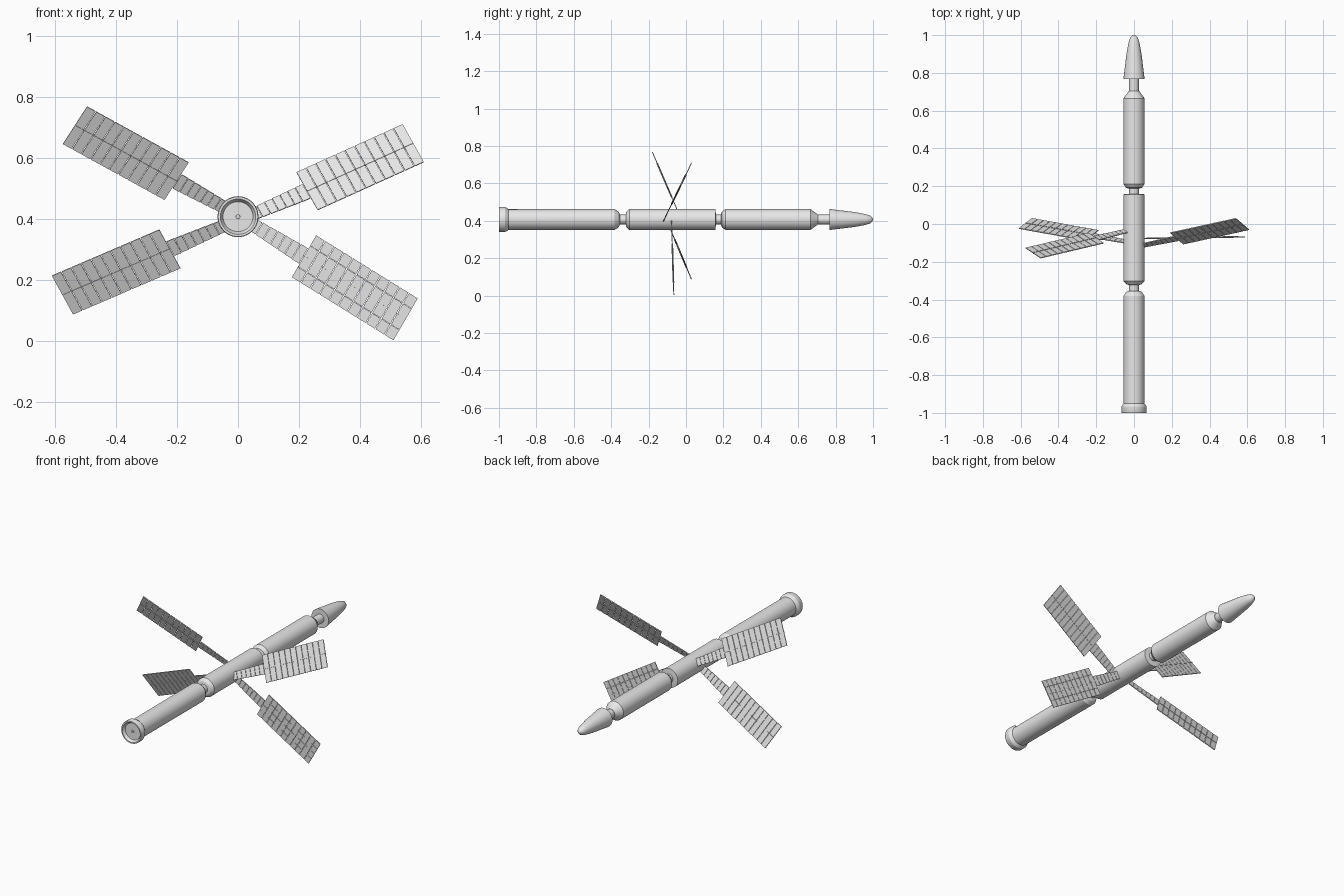
import bpy, bmesh, math
from mathutils import Vector

if "Cube" in bpy.data.objects:
    bpy.data.objects.remove(bpy.data.objects["Cube"])

AXIS_Z = 0.407

grey = bpy.data.materials.new("station_grey")
grey.use_nodes = True
colour = (0.8, 0.8, 0.8, 1)
grey.diffuse_color = colour
for node in grey.node_tree.nodes:
    if node.type == "BSDF_PRINCIPLED":
        node.inputs["Base Color"].default_value = colour


def finish(name, bm, smooth=False):
    bmesh.ops.recalc_face_normals(bm, faces=bm.faces)
    mesh = bpy.data.meshes.new(name)
    bm.to_mesh(mesh)
    bm.free()
    mesh.materials.append(grey)
    ob = bpy.data.objects.new(name, mesh)
    bpy.context.collection.objects.link(ob)
    if smooth:
        bpy.ops.object.select_all(action="DESELECT")
        ob.select_set(True)
        bpy.context.view_layer.objects.active = ob
        bpy.ops.object.shade_smooth_by_angle(angle=math.radians(30))
    return ob


def lathe(name, profile, sides=40):
    """Turn (y, radius) points around the long axis and cap both ends."""
    bm = bmesh.new()
    rings = []
    for y, r in profile:
        ring = []
        for i in range(sides):
            a = math.tau * i / sides
            ring.append(bm.verts.new((r * math.cos(a), y, AXIS_Z + r * math.sin(a))))
        rings.append(ring)
    for a, b in zip(rings, rings[1:]):
        for i in range(sides):
            j = (i + 1) % sides
            bm.faces.new((a[i], a[j], b[j], b[i]))
    bm.faces.new(rings[0])
    bm.faces.new(rings[-1])
    finish(name, bm, True)


# Pressure hull, front to back
lathe("docking_collar", [(-0.984, 0.049), (-0.99, 0.052), (-1.0, 0.058), (-1.0, 0.065),
                         (-0.995, 0.067), (-0.967, 0.067), (-0.955, 0.06), (-0.945, 0.05)])
lathe("docking_port", [(-0.99, 0.007), (-0.98, 0.008)], 16)
lathe("front_module", [(-0.96, 0.055), (-0.382, 0.056), (-0.36, 0.042), (-0.354, 0.03)])
lathe("middle_module", [(-0.322, 0.03), (-0.318, 0.042), (-0.302, 0.056),
                        (0.157, 0.056), (0.16, 0.03)])
lathe("rear_module", [(0.188, 0.03), (0.192, 0.042), (0.212, 0.056),
                      (0.665, 0.056), (0.705, 0.027)])
for name, start, end in (("front_neck", -0.36, -0.315), ("middle_neck", 0.155, 0.195),
                         ("rear_neck", 0.69, 0.78)):
    lathe(name, [(start, 0.026), (end, 0.026)], 24)
lathe("nose_cone", [(0.768, 0.056), (0.9, 0.04), (0.96, 0.029), (0.985, 0.021),
                    (0.996, 0.011), (1.0, 0.003)])


def slat(bm, centre, along, across, thick):
    """A thin box from its centre and three half-extent vectors."""
    v = [bm.verts.new(centre + along * i + across * j + thick * k)
         for k in (-1, 1) for i, j in ((-1, -1), (1, -1), (1, 1), (-1, 1))]
    bm.faces.new(v[:4])
    bm.faces.new(v[4:])
    for i in range(4):
        j = (i + 1) % 4
        bm.faces.new((v[i], v[j], v[j + 4], v[i + 4]))


def solar_wing(side, root, inner, outer, half, rows, y_mid, slope):
    """Arm and slatted panel lying in the plane y = y_mid + slope * (z - 0.4)."""
    def point(p):
        return Vector((p[0], y_mid + slope * (p[1] - 0.4), p[1]))
    root, inner, outer = point(root), point(inner), point(outer)
    half = Vector((half[0], slope * half[1], half[1]))
    span = outer - inner
    thick = span.cross(half).normalized() * 0.0025

    # Segmented arm, a little wider toward the panel
    bm = bmesh.new()
    count = 7
    reach = inner - root
    for i in range(count):
        t = (i + 0.5) / count
        slat(bm, root + reach * t, reach * (0.46 / count), half * (0.27 + 0.1 * t), thick)
    slat(bm, root + reach * 0.5, reach * 0.5, half * 0.03, thick * 0.8)
    finish(side + "_arm", bm)

    # Panel of separate slats held by spars
    bm = bmesh.new()
    count = 11
    for i in range(count):
        for r in range(rows):
            offset = (2 * r + 1) / rows - 1
            centre = inner + span * ((i + 0.5) / count) + half * offset
            slat(bm, centre, span * (0.46 / count), half * (0.97 / rows), thick)
    for r in range(rows):
        offset = (2 * r + 1) / rows - 1
        slat(bm, inner + span * 0.5 + half * offset, span * 0.495, half * 0.03, thick * 0.8)
    slat(bm, inner + span * 0.5, span * 0.495, half * 0.02, thick * 1.8)
    for end in (0.045, 0.955):
        slat(bm, inner + span * end, span * 0.005, half * 0.97, thick * 0.8)
    finish(side + "_panel", bm)


# Four wings, each pitched differently
solar_wing("upper_left", (0.045, 0.413), (0.225, 0.49), (0.575, 0.648),
           (-0.035, 0.0625), 2, -0.12, 0.484)
solar_wing("upper_right", (-0.045, 0.437), (-0.2, 0.523), (-0.535, 0.707),
           (0.04, 0.062), 2, -0.022, -0.43)
solar_wing("lower_right", (-0.045, 0.378), (-0.222, 0.302), (-0.576, 0.15),
           (-0.035, 0.064), 2, -0.102, -0.42)
solar_wing("lower_left", (0.045, 0.383), (0.215, 0.278), (0.55, 0.07),
           (0.04, 0.069), 4, -0.077, -0.03)
